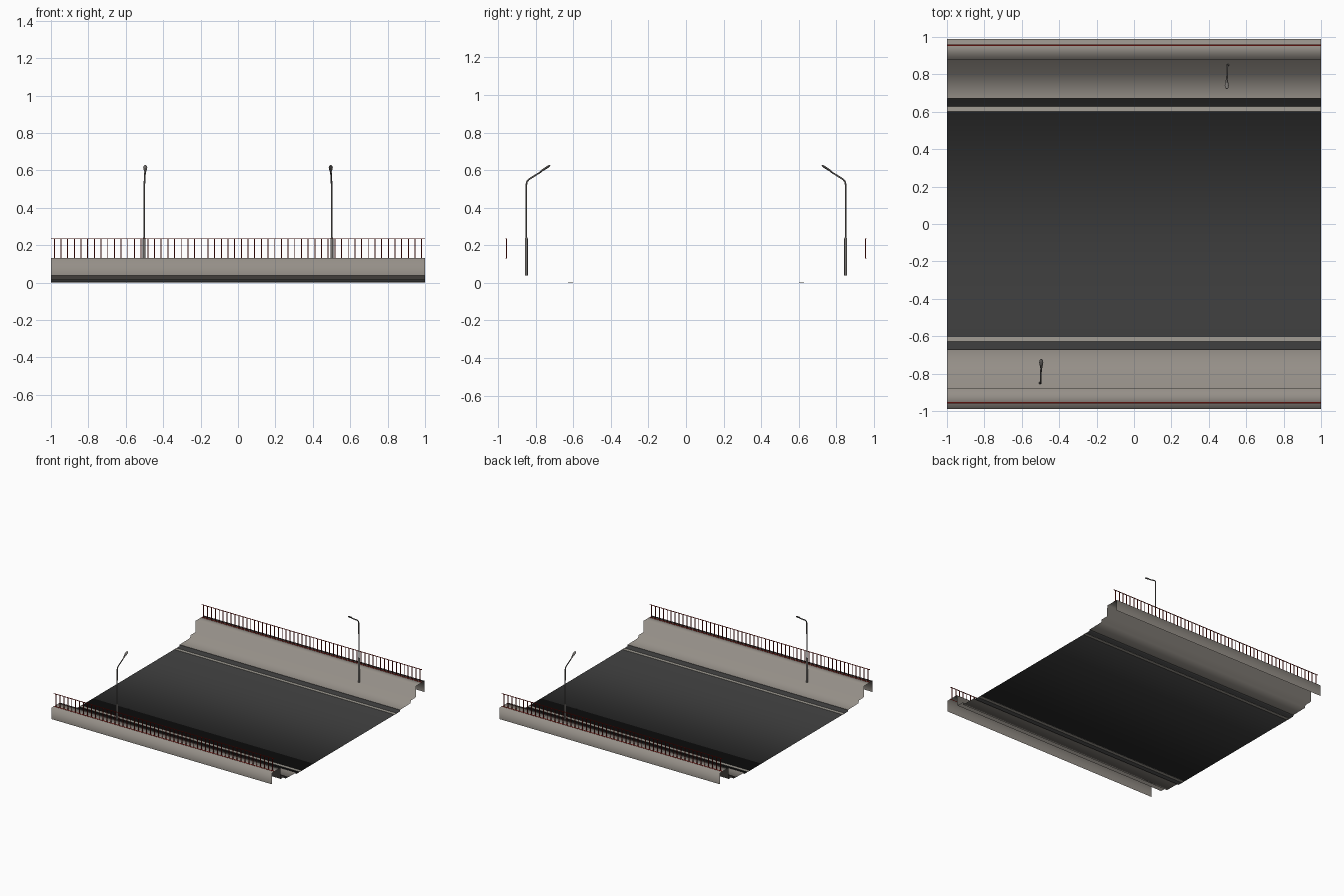
import bpy, bmesh, math
from mathutils import Vector

if "Cube" in bpy.data.objects:
    bpy.data.objects.remove(bpy.data.objects["Cube"])


def material(name, rgb):
    m = bpy.data.materials.new(name)
    m.diffuse_color = (*rgb, 1)
    m.use_nodes = True
    m.node_tree.nodes["Principled BSDF"].inputs["Base Color"].default_value = m.diffuse_color
    return m


CONCRETE = material("concrete", (0.30, 0.275, 0.245))
ASPHALT = material("asphalt", (0.042, 0.042, 0.042))
PAINT = material("lane_paint", (0.36, 0.34, 0.30))
RED = material("red_rail", (0.28, 0.015, 0.01))
METAL = material("lamp_metal", (0.17, 0.16, 0.15))


def finish(name, bm, mat, smooth=False):
    me = bpy.data.meshes.new(name)
    bm.to_mesh(me)
    bm.free()
    me.materials.append(mat)
    for p in me.polygons:
        p.use_smooth = smooth
    ob = bpy.data.objects.new(name, me)
    bpy.context.collection.objects.link(ob)
    return ob


def sheet(name, profile, mat):
    """Open (y, z) profile, ordered by rising y, swept along x."""
    bm = bmesh.new()
    rows = [[bm.verts.new((x, y, z)) for x in (-1, 1)] for y, z in profile]
    for a, b in zip(rows, rows[1:]):
        bm.faces.new((a[0], a[1], b[1], b[0]))
    return finish(name, bm, mat, True)


def add_box(bm, centre, size):
    vs = bmesh.ops.create_cube(bm, size=1)["verts"]
    for v in vs:
        v.co = Vector(c + k * s for c, k, s in zip(centre, v.co, size))


def add_tube(bm, path, radii, sides=8):
    """Round tube through points, with its own radius at every point."""
    path = [Vector(p) for p in path]
    rings = []
    for i, p in enumerate(path):
        t = (path[min(i + 1, len(path) - 1)] - path[max(i - 1, 0)]).normalized()
        u = Vector((1, 0, 0))
        u = (u - t * u.dot(t)).normalized()
        w = t.cross(u)
        rings.append([bm.verts.new(p + radii[i] * (u * math.cos(a) + w * math.sin(a)))
                      for a in (2 * math.pi * k / sides for k in range(sides))])
    for a, b in zip(rings, rings[1:]):
        for k in range(sides):
            j = (k + 1) % sides
            bm.faces.new((a[k], a[j], b[j], b[k]))
    bm.faces.new(rings[0][::-1])
    bm.faces.new(rings[-1])


# Carriageway with a small upturned lip at each side
sheet("road", [(-0.672, 0.013), (-0.67, 0.001), (0.67, 0.001), (0.672, 0.013)], ASPHALT)

# Gutter, kerb, parapet and hanging fascia
side = [(0.672, 0.013), (0.808, 0.016), (0.812, 0.037), (0.875, 0.038),
        (0.88, 0.13), (0.99, 0.13), (0.99, 0.038)]
sheet("parapet_back", side, CONCRETE)
sheet("parapet_front", [(-y, z) for y, z in reversed(side)], CONCRETE)

POSTS = 56
for s, tag in ((1, "back"), (-1, "front")):
    # Edge line, a thin plate showing on both faces of the road
    bm = bmesh.new()
    add_box(bm, (0, s * 0.615, 0.001), (2, 0.027, 0.002))
    finish("edge_line_" + tag, bm, PAINT)

    # Railing: posts between two thin rails
    bm = bmesh.new()
    for z in (0.131, 0.234):
        add_box(bm, (0, s * 0.956, z), (2, 0.008, 0.002))
    for i in range(POSTS):
        x = -1 + (i + 0.5) * 2 / POSTS
        add_box(bm, (x, s * 0.956, 0.182), (0.005, 0.005, 0.104))
    finish("railing_" + tag, bm, RED)

    # Street lamp: thick base, thin pole, bent arm and flattened head
    bm = bmesh.new()
    x = s * 0.502
    add_tube(bm, [(x, s * 0.85, z) for z in (0.038, 0.235, 0.242)], [0.008, 0.008, 0.004])
    arm = [(0.85, 0.24), (0.85, 0.52), (0.847, 0.537), (0.838, 0.549),
           (0.82, 0.561), (0.77, 0.592)]
    add_tube(bm, [(x - s * 0.005 * i / 5, s * y, z) for i, (y, z) in enumerate(arm)],
             [0.0045] * 5 + [0.004])
    head = [(0.775, 0.590), (0.762, 0.599), (0.742, 0.613), (0.730, 0.621), (0.723, 0.626)]
    add_tube(bm, [(s * 0.496, s * y, z) for y, z in head],
             [0.004, 0.007, 0.011, 0.010, 0.005])
    # flatten the head across its own axis
    axis = Vector((0, s * 0.57, 0.82))
    for v in bm.verts:
        if abs(v.co.y) < 0.765 and v.co.z > 0.58:
            d = (v.co - Vector((0, s * 0.742, 0.613))).dot(axis)
            v.co -= axis * d * 0.45
    bmesh.ops.recalc_face_normals(bm, faces=bm.faces)
    ob = finish("street_lamp_" + tag, bm, METAL)
    bpy.ops.object.select_all(action='DESELECT')
    bpy.context.view_layer.objects.active = ob
    ob.select_set(True)
    bpy.ops.object.shade_smooth_by_angle(angle=math.radians(50))
